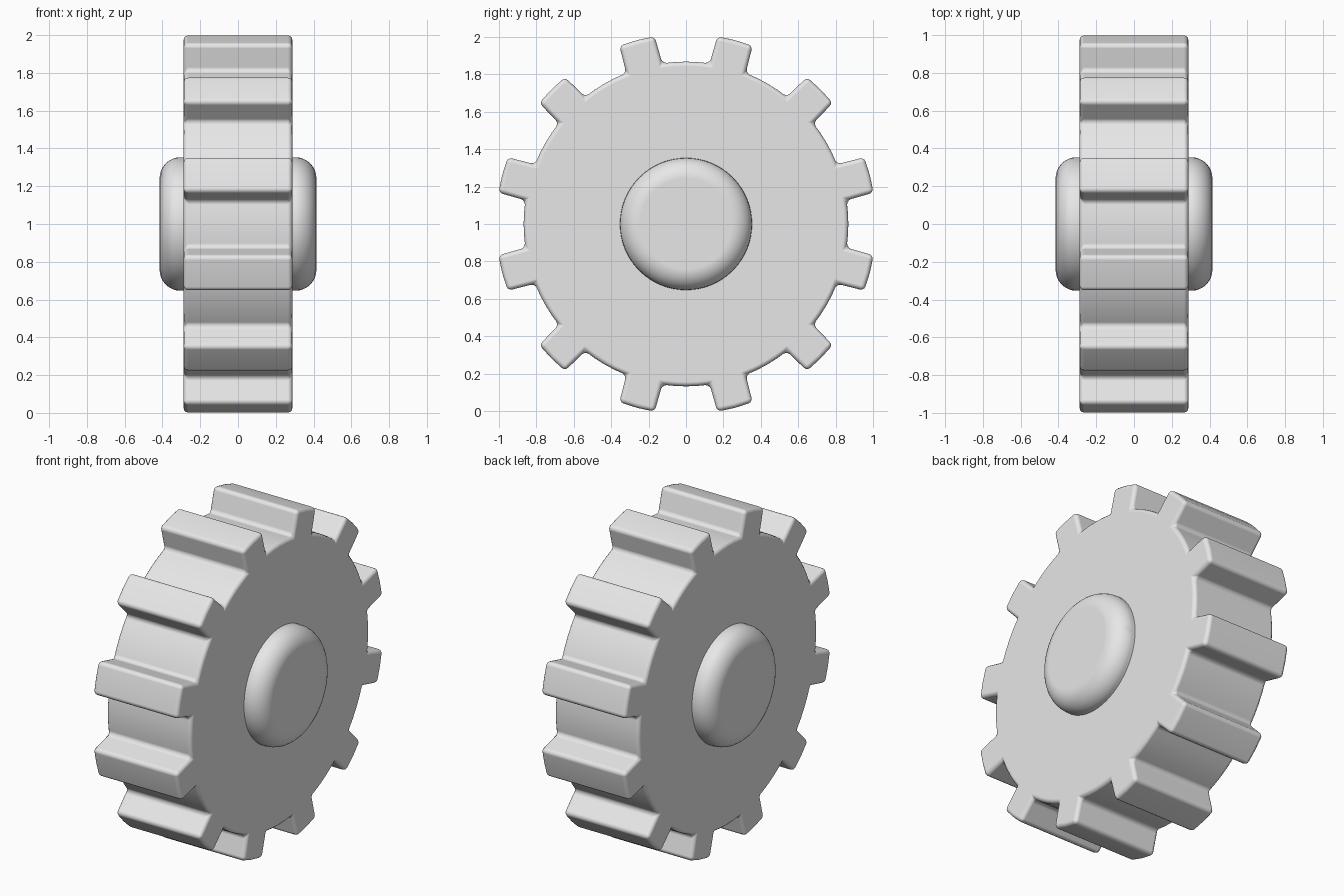
import bpy, bmesh, math
from mathutils import Matrix, Vector

TEETH = 12
ROOT_R, TIP_R = 0.868, 1.017
HALF_WIDTH = 0.288
CENTRE = Vector((0, 0, 1))

cube = bpy.data.objects.get("Cube")
if cube:
    bpy.data.objects.remove(cube, do_unlink=True)

grey = bpy.data.materials.new("light grey")
grey.use_nodes = True
colour = (0.8, 0.8, 0.8, 1)
grey.diffuse_color = colour
grey.node_tree.nodes["Principled BSDF"].inputs["Base Color"].default_value = colour


def finish(name, bm, bevel, segments):
    """Turn a bmesh into a rounded, smooth shaded object."""
    bmesh.ops.recalc_face_normals(bm, faces=bm.faces)
    mesh = bpy.data.meshes.new(name)
    bm.to_mesh(mesh)
    bm.free()
    mesh.materials.append(grey)
    obj = bpy.data.objects.new(name, mesh)
    bpy.context.collection.objects.link(obj)
    obj.location = CENTRE
    mod = obj.modifiers.new("rounded edges", 'BEVEL')
    mod.width = bevel
    mod.segments = segments
    mod.limit_method = 'ANGLE'
    mod.angle_limit = math.radians(35)
    mod.harden_normals = True
    bpy.ops.object.select_all(action='DESELECT')
    obj.select_set(True)
    bpy.context.view_layer.objects.active = obj
    bpy.ops.object.shade_smooth_by_angle(angle=math.radians(35))
    return obj


# Gear wheel: tooth outline repeated around the x axis, then extruded
tooth = [(-6.6, ROOT_R), (-5.5, TIP_R), (0, TIP_R), (5.5, TIP_R), (6.6, ROOT_R),
         (11, ROOT_R), (15, ROOT_R), (19, ROOT_R)]
bm = bmesh.new()
outline = []
for i in range(TEETH):
    for degrees, radius in tooth:
        a = math.radians(degrees + (i + 0.5) * 360 / TEETH)
        outline.append(bm.verts.new((-HALF_WIDTH, radius * math.cos(a), radius * math.sin(a))))
side = bm.faces.new(outline)
result = bmesh.ops.extrude_face_region(bm, geom=[side])
moved = [v for v in result["geom"] if isinstance(v, bmesh.types.BMVert)]
bmesh.ops.translate(bm, verts=moved, vec=(2 * HALF_WIDTH, 0, 0))
finish("gear_wheel", bm, 0.024, 3)

# Hub: one rounded drum through the wheel, showing on both sides
bm = bmesh.new()
bmesh.ops.create_cone(bm, cap_ends=True, segments=64, radius1=0.353, radius2=0.353,
                      depth=0.83, matrix=Matrix.Rotation(math.pi / 2, 4, 'Y'))
finish("hub", bm, 0.11, 8)
